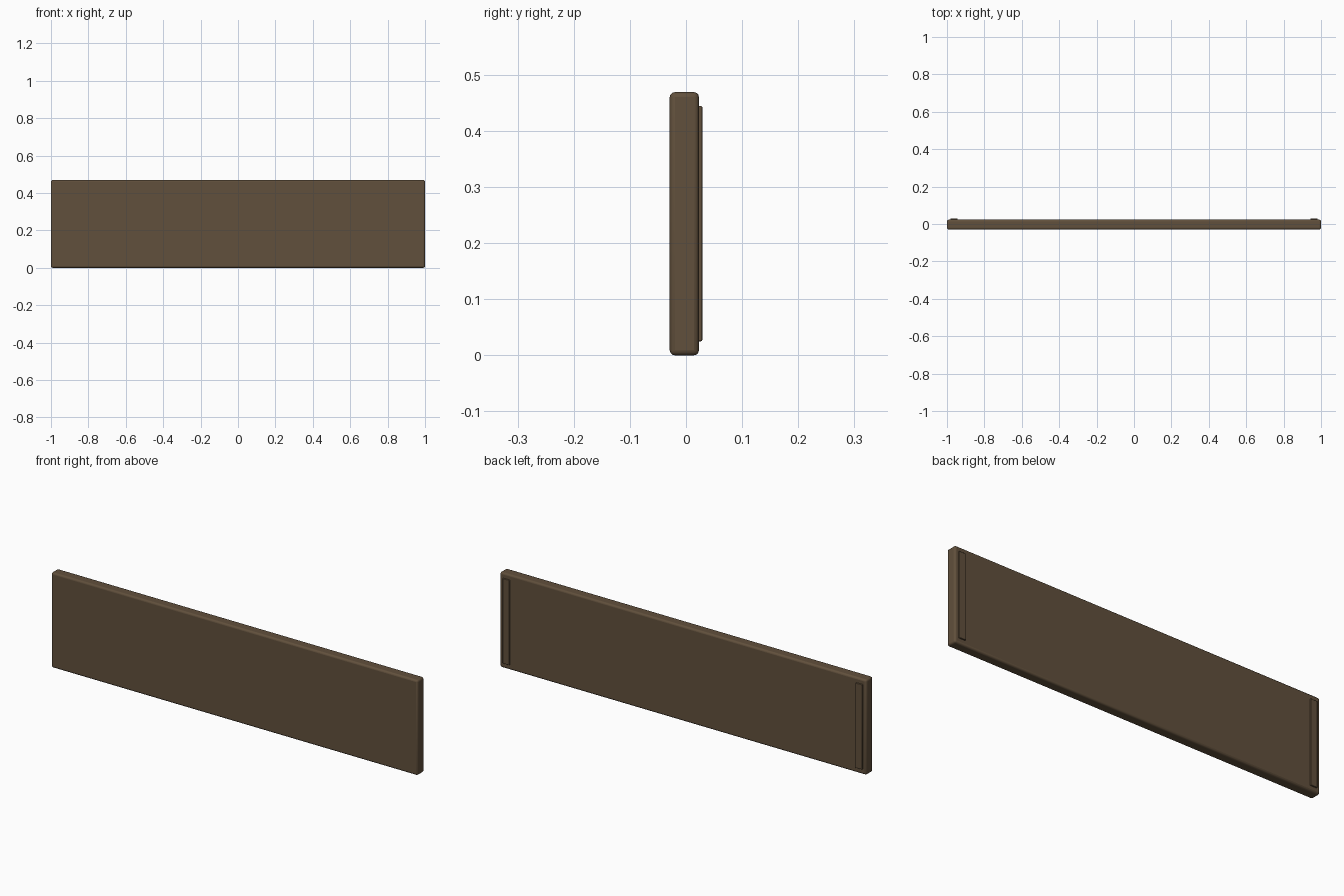
import bpy

if "Cube" in bpy.data.objects:
    bpy.data.objects.remove(bpy.data.objects["Cube"])

wood = bpy.data.materials.new("dark_wood")
wood.diffuse_color = (0.12, 0.08, 0.045, 1)
wood.use_nodes = True
wood.node_tree.nodes["Principled BSDF"].inputs["Base Color"].default_value = wood.diffuse_color


def rounded_box(name, lo, hi, radius, segments):
    centre = [(a + b) / 2 for a, b in zip(lo, hi)]
    bpy.ops.mesh.primitive_cube_add(size=1, location=centre)
    ob = bpy.context.object
    ob.name = name
    ob.scale = [b - a for a, b in zip(lo, hi)]
    bpy.ops.object.transform_apply(location=False, rotation=False, scale=True)
    bevel = ob.modifiers.new("rounded_edges", "BEVEL")
    bevel.width = radius
    bevel.segments = segments
    ob.data.materials.append(wood)
    bpy.ops.object.shade_smooth_by_angle()
    return ob


# Main board with softened edges
rounded_box("panel", (-1, -0.029, 0), (1, 0.023, 0.469), 0.009, 3)

# Thin raised battens near each end of the back
for side, name in ((-1, "left_batten"), (1, "right_batten")):
    x0, x1 = sorted((side * 0.944, side * 0.981))
    rounded_box(name, (x0, 0.015, 0.025), (x1, 0.029, 0.444), 0.002, 2)
